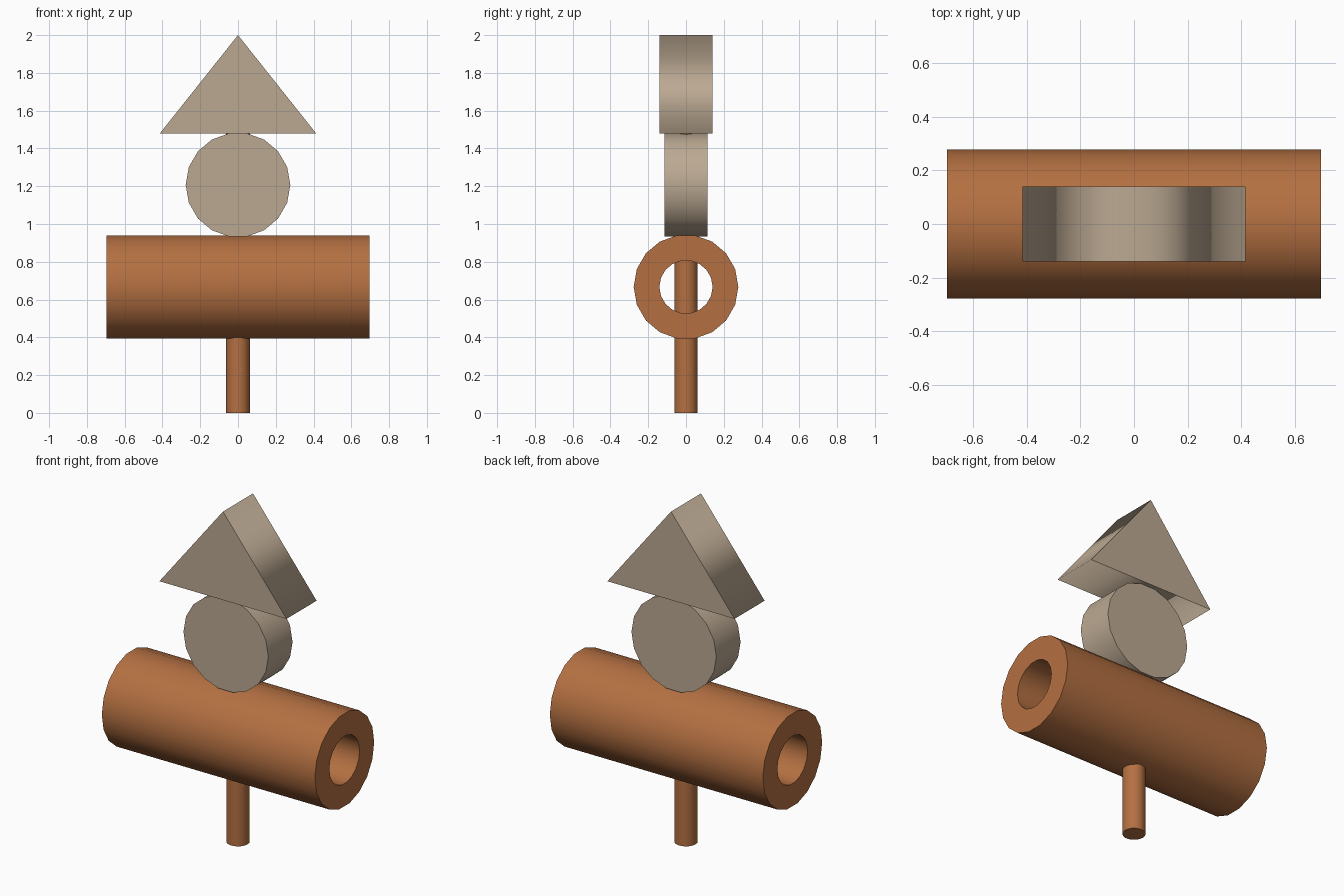
import bpy, bmesh, math

if "Cube" in bpy.data.objects:
    bpy.data.objects.remove(bpy.data.objects["Cube"])


def material(name, rgb):
    m = bpy.data.materials.new(name)
    m.diffuse_color = (*rgb, 1)
    m.use_nodes = True
    m.node_tree.nodes["Principled BSDF"].inputs["Base Color"].default_value = m.diffuse_color
    return m


copper = material("copper brown", (0.456, 0.162, 0.054))
tan = material("warm tan", (0.500, 0.397, 0.290))


def ring(r, n=18):
    return [(r * math.cos(2 * math.pi * i / n), r * math.sin(2 * math.pi * i / n)) for i in range(n)]


def extrude(name, outline, half, place, mat, hole=None):
    """Prism from a 2D outline; place(u, v, w) maps it into space. Smooth sides, crisp caps."""
    bm = bmesh.new()
    n = len(outline)

    def loops(pts):
        return [[bm.verts.new(place(u, v, w)) for u, v in pts] for w in (-half, half)]

    def wall(a, b):
        for i in range(n):
            j = (i + 1) % n
            bm.faces.new((a[i], a[j], b[j], b[i])).smooth = True

    a, b = loops(outline)
    wall(a, b)
    if hole:
        c, d = loops(hole)
        wall(c, d)
        for p, q in ((a, c), (b, d)):
            for i in range(n):
                j = (i + 1) % n
                bm.faces.new((p[i], p[j], q[j], q[i]))
    else:
        bm.faces.new(a)
        bm.faces.new(b)
    bmesh.ops.recalc_face_normals(bm, faces=bm.faces)
    for e in bm.edges:
        if e.link_faces[0].smooth != e.link_faces[1].smooth:
            e.smooth = False
    me = bpy.data.meshes.new(name)
    bm.to_mesh(me)
    bm.free()
    me.materials.append(mat)
    ob = bpy.data.objects.new(name, me)
    bpy.context.collection.objects.link(ob)
    return ob


# Post running up through the tube and disc to the triangle
extrude("post", ring(0.0625), 0.745, lambda u, v, w: (u, v, 0.745 + w), copper)

# Hollow horizontal tube along x
extrude("tube", ring(0.277), 0.695, lambda u, v, w: (w, u, 0.667 + v), copper, hole=ring(0.141))

# Round disc facing front
extrude("disc", ring(0.277), 0.113, lambda u, v, w: (u, w, 1.207 + v), tan)

# Triangular block on top
extrude("triangle_block", [(-0.415, 1.478), (0.415, 1.478), (0, 2.0)], 0.14,
        lambda u, v, w: (u, w, v), tan)
